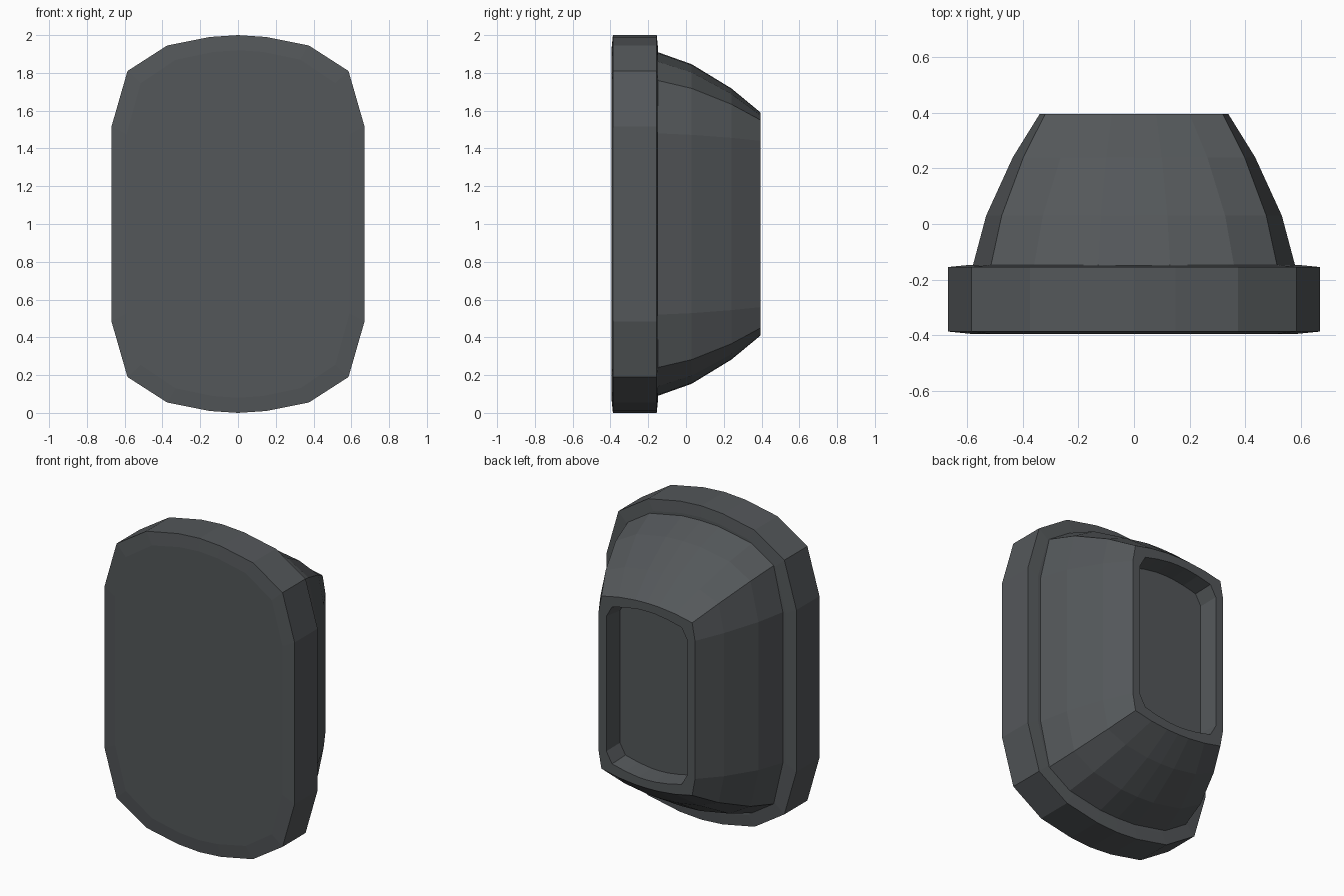
import bpy
import bmesh

cube = bpy.data.objects.get("Cube")
if cube:
    bpy.data.objects.remove(cube)

grey = bpy.data.materials.new("dark grey plastic")
grey.use_nodes = True
colour = (0.088, 0.096, 0.102, 1)
grey.diffuse_color = colour
grey.node_tree.nodes["Principled BSDF"].inputs["Base Color"].default_value = colour

# Quarter outlines, (x, height from the middle), from the side up to the top
PLATE = [(0.67, 0.515), (0.585, 0.81), (0.375, 0.945), (0.15, 0.99), (0, 1)]
BASE = [(0.58, 0.48), (0.515, 0.76), (0.36, 0.86), (0.13, 0.905), (0, 0.91)]
RIM = [(0.34, 0.44), (0.32, 0.55), (0.2, 0.575), (0.08, 0.588), (0, 0.59)]
OPENING = [(0.285, 0.43), (0.245, 0.5), (0.15, 0.522), (0.06, 0.535), (0, 0.537)]


def mix(a, b, t):
    """Outline part of the way from a to b."""
    return [(p[0] + (q[0] - p[0]) * t, p[1] + (q[1] - p[1]) * t) for p, q in zip(a, b)]


def inset(outline, d):
    return [(x * (1 - d / 0.67), z * (1 - d)) for x, z in outline]


def ring(quarter):
    """Mirror a quarter outline into a closed loop."""
    half = quarter + [(-x, z) for x, z in quarter[-2::-1]]
    return half + [(-x, -z) for x, z in half]


def loft(name, sections):
    """Skin a stack of (y, quarter outline) sections and cap both ends."""
    bm = bmesh.new()
    loops = [[bm.verts.new((x, y, z + 1)) for x, z in ring(q)] for y, q in sections]
    for a, b in zip(loops, loops[1:]):
        for i in range(len(a)):
            j = (i + 1) % len(a)
            bm.faces.new((a[i], a[j], b[j], b[i]))
    bm.faces.new(loops[0])
    bm.faces.new(loops[-1])
    bmesh.ops.recalc_face_normals(bm, faces=bm.faces)
    mesh = bpy.data.meshes.new(name)
    bm.to_mesh(mesh)
    bm.free()
    mesh.materials.append(grey)
    obj = bpy.data.objects.new(name, mesh)
    bpy.context.collection.objects.link(obj)
    return obj


# Front plate with a faintly crowned face
loft("front_plate", [
    (-0.395, inset(PLATE, 0.08)),
    (-0.387, PLATE),
    (-0.155, PLATE),
    (-0.148, inset(PLATE, 0.07)),
])

# Rounded taper to the back rim, with a straight-walled recess
loft("tapered_housing", [
    (-0.16, BASE),
    (-0.15, BASE),
    (0.03, mix(BASE, RIM, 0.2)),
    (0.24, mix(BASE, RIM, 0.6)),
    (0.395, RIM),
    (0.395, OPENING),
    (0.27, inset(OPENING, 0.02)),
])
